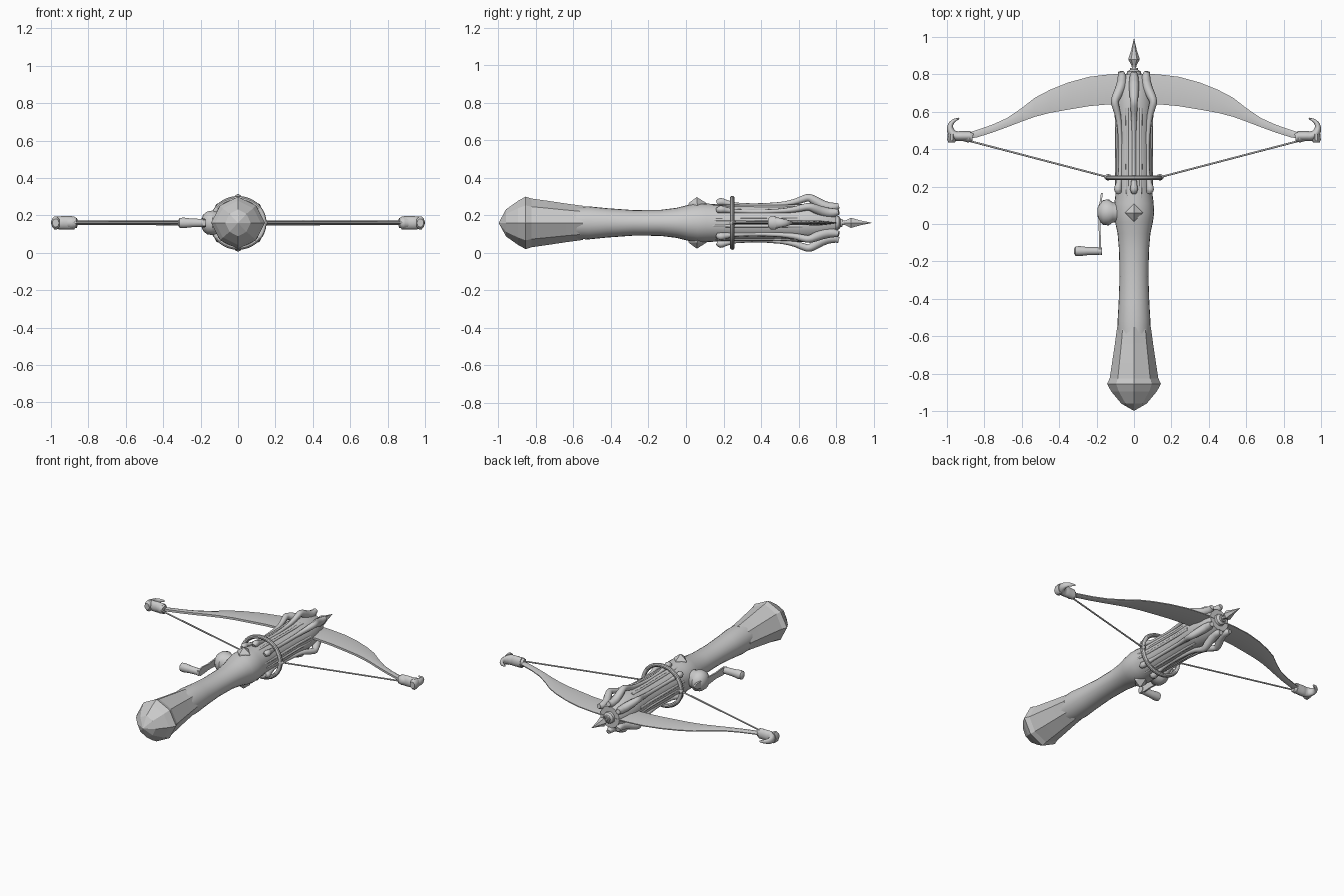
import bpy, bmesh
from math import sin, cos, pi, radians
from mathutils import Vector

if "Cube" in bpy.data.objects:
    bpy.data.objects.remove(bpy.data.objects["Cube"])

ZC = 0.16  # height of the weapon's long axis


def finish(name, bm, smooth=True, loc=(0, 0, ZC), rot=(0, 0, 0)):
    bmesh.ops.remove_doubles(bm, verts=bm.verts, dist=0.0003)
    bmesh.ops.recalc_face_normals(bm, faces=bm.faces)
    me = bpy.data.meshes.new(name)
    bm.to_mesh(me)
    bm.free()
    ob = bpy.data.objects.new(name, me)
    bpy.context.collection.objects.link(ob)
    ob.location, ob.rotation_euler = loc, rot
    if smooth:
        select(ob)
        bpy.ops.object.shade_smooth_by_angle(angle=radians(40))
    return ob


def select(ob):
    bpy.ops.object.select_all(action='DESELECT')
    ob.select_set(True)
    bpy.context.view_layer.objects.active = ob


def skin(bm, rings):
    n = len(rings[0])
    vs = [[bm.verts.new(p) for p in r] for r in rings]
    for a, b in zip(vs, vs[1:]):
        for i in range(n):
            bm.faces.new((a[i], a[(i + 1) % n], b[(i + 1) % n], b[i]))
    bm.faces.new(vs[0])
    bm.faces.new(vs[-1])


def loft(name, prof, segs=24, smooth=True, pinch=1.0, **kw):
    """Rings along y: (y, x radius, z radius); pinch scales every second corner."""
    bm = bmesh.new()
    rings = []
    for y, rx, rz in prof:
        ring = []
        for i in range(segs):
            t, k = 2 * pi * i / segs, (pinch if i % 2 else 1)
            ring.append((rx * k * cos(t), y, rz * k * sin(t)))
        rings.append(ring)
    skin(bm, rings)
    return finish(name, bm, smooth, **kw)


def tube(name, pts, loc=(0, 0, ZC), zs=1.0, rot=(0, 0, 0), res=5):
    """Smooth tube through (x, y, z, radius) points."""
    cu = bpy.data.curves.new(name, 'CURVE')
    cu.dimensions = '3D'
    cu.bevel_depth, cu.bevel_resolution, cu.use_fill_caps = 1.0, 2, True
    cu.resolution_u = res
    sp = cu.splines.new('BEZIER')
    sp.bezier_points.add(len(pts) - 1)
    for bp, p in zip(sp.bezier_points, pts):
        bp.co, bp.radius = p[:3], p[3]
        bp.handle_left_type = bp.handle_right_type = 'AUTO'
    ob = bpy.data.objects.new(name, cu)
    bpy.context.collection.objects.link(ob)
    ob.location, ob.rotation_euler, ob.scale = loc, rot, (1, 1, zs)
    select(ob)
    bpy.ops.object.convert(target='MESH')
    bpy.ops.object.shade_smooth_by_angle(angle=radians(50))
    return ob


# Stock: round grip, collar and fore body
loft("stock", [(-0.60, .085, .085), (-0.52, .088, .088), (-0.42, .082, .078),
               (-0.28, .077, .068), (-0.14, .080, .069), (-0.05, .088, .080),
               (0.01, .101, .095), (0.06, .108, .104), (0.11, .105, .103),
               (0.17, .098, .099), (0.30, .097, .098), (0.50, .094, .095),
               (0.60, .102, .102), (0.68, .102, .100), (0.76, .085, .085),
               (0.80, .070, .070)])

# Faceted pommel with pointed cap
loft("pommel", [(-0.998, .002, .002), (-0.96, .068, .072), (-0.895, .122, .118),
                (-0.855, .144, .140), (-0.825, .130, .130), (-0.74, .117, .118),
                (-0.64, .102, .103), (-0.55, .090, .091)],
     segs=8, smooth=False, pinch=0.94)

# Pyramid studs on top and bottom of the collar
for side, s in (("top", 1), ("bottom", -1)):
    bm = bmesh.new()
    skin(bm, [[(.05, .06, s * .085), (0, .115, s * .085), (-.05, .06, s * .085), (0, .01, s * .085)],
              [(.044, .06, s * .104), (0, .108, s * .106), (-.044, .06, s * .104), (0, .015, s * .106)],
              [(.001, .058, s * .137), (0, .059, s * .137), (-.001, .058, s * .137), (0, .057, s * .137)]])
    finish("collar_stud_" + side, bm, smooth=False)

# Six claw ribs running along the fore body
rib = [(.165, .104, .014), (.185, .112, .021), (.215, .106, .016), (.27, .097, .011),
       (.50, .099, .012), (.58, .112, .016), (.625, .127, .019), (.655, .134, .020),
       (.685, .120, .024), (.74, .090, .027), (.785, .084, .024), (.815, .092, .015)]
for i, deg in enumerate((90, 40, -40, -90, -140, 140)):
    a = radians(deg)
    tube("claw_rib_%d" % (i + 1), [(r * cos(a), y, r * sin(a), w) for y, r, w in rib], res=3)

# Thin strips between the ribs
for i, deg in enumerate((68, 112, -68, -112, 10, -10, 170, -170)):
    a = radians(deg)
    tube("body_strip_%d" % (i + 1), [(.094 * cos(a), y, .094 * sin(a), w) for y, w in
                                     ((.14, .007), (.3, .009), (.5, .008), (.62, .012))], res=2)

# Bolt with collar and diamond point
loft("bolt_collar", [(.79, .04, .04), (.815, .036, .036), (.825, .022, .022), (.835, .02, .02)], segs=12)
loft("bolt_shaft", [(.78, .012, .012), (.86, .012, .012)], segs=10)
loft("bolt_point", [(.835, .011, .011), (.85, .014, .014), (.88, .031, .031),
                    (.93, .015, .015), (.99, .001, .001)], segs=6, smooth=False)

# Bow blade: (x, front edge y, rear edge y), mirrored across x
half = [(0, .805, .64), (.13, .80, .64), (.24, .787, .63), (.35, .757, .612), (.45, .717, .594),
        (.53, .675, .573), (.60, .62, .548), (.68, .566, .517), (.76, .53, .488), (.84, .503, .463),
        (.91, .48, .452)]
blade = [(-x, f, b) for x, f, b in reversed(half[1:])] + half
bm = bmesh.new()
rings = []
for x, f, b in blade:
    t = .014 - .003 * abs(x)
    m = (f + b) / 2
    rings.append([(x, f, .003), (x, m, t), (x, b, .007), (x, b, -.007), (x, m, -t), (x, f, -.003)])
skin(bm, rings)
finish("bow_blade", bm)

for side, s in (("left", -1), ("right", 1)):
    # Hooked limb tips with a sleeve
    tube("limb_hook_" + side, [(s * x, y, 0, r) for x, y, r in
                               ((.875, .470, .026), (.92, .470, .027), (.955, .472, .026),
                                (.977, .493, .021), (.982, .525, .015), (.965, .55, .010),
                                (.935, .565, .004))], zs=1.35)
    tube("limb_sleeve_" + side, [(s * .862, .462, 0, .024), (s * .885, .466, 0, .030),
                                 (s * .91, .468, 0, .026)], zs=1.1)
    loft("limb_heel_" + side, [(.436, .018, .022), (.45, .024, .036), (.48, .022, .036)],
         segs=10, loc=(s * .975, 0, ZC))
    # Bowstring and its knot on the ring
    tube("bowstring_" + side, [(s * .145, .252, 0, .005), (s * .88, .444, 0, .005)], res=1)
    tube("string_knot_" + side, [(s * .125, .25, 0, .013), (s * .14, .25, 0, .018),
                                 (s * .157, .255, 0, .008)])

# Sliding ring around the fore body
bpy.ops.mesh.primitive_torus_add(major_radius=.131, minor_radius=.013, major_segments=36,
                                 minor_segments=10, location=(0, .247, ZC), rotation=(pi / 2, 0, 0))
ring = bpy.context.object
ring.name = "string_ring"
ring.scale.x = 1.06
bpy.ops.object.shade_smooth_by_angle()

# Crank: hub, arm and handle on the left side
loft("crank_hub", [(.07, .05, .05), (.115, .055, .06), (.135, .070, .067),
                   (.165, .066, .062), (.186, .045, .045), (.196, .02, .02)], segs=18,
     loc=(0, .062, ZC), rot=(0, 0, pi / 2))
bm = bmesh.new()
skin(bm, [[(x + dx, y, dz) for dx, dz in ((-.005, -w), (.005, -w), (.005, w), (-.005, w))]
          for x, y, w in ((-.172, .165, .004), (-.175, .14, .02), (-.187, .06, .026),
                          (-.183, -.05, .019), (-.181, -.12, .024), (-.181, -.165, .016))])
finish("crank_arm", bm)
loft("crank_handle", [(.172, .020, .022), (.20, .021, .022), (.25, .022, .024),
                      (.29, .027, .029), (.312, .025, .027), (.32, .014, .015)], segs=14,
     loc=(0, -.145, ZC), rot=(0, 0, pi / 2))
